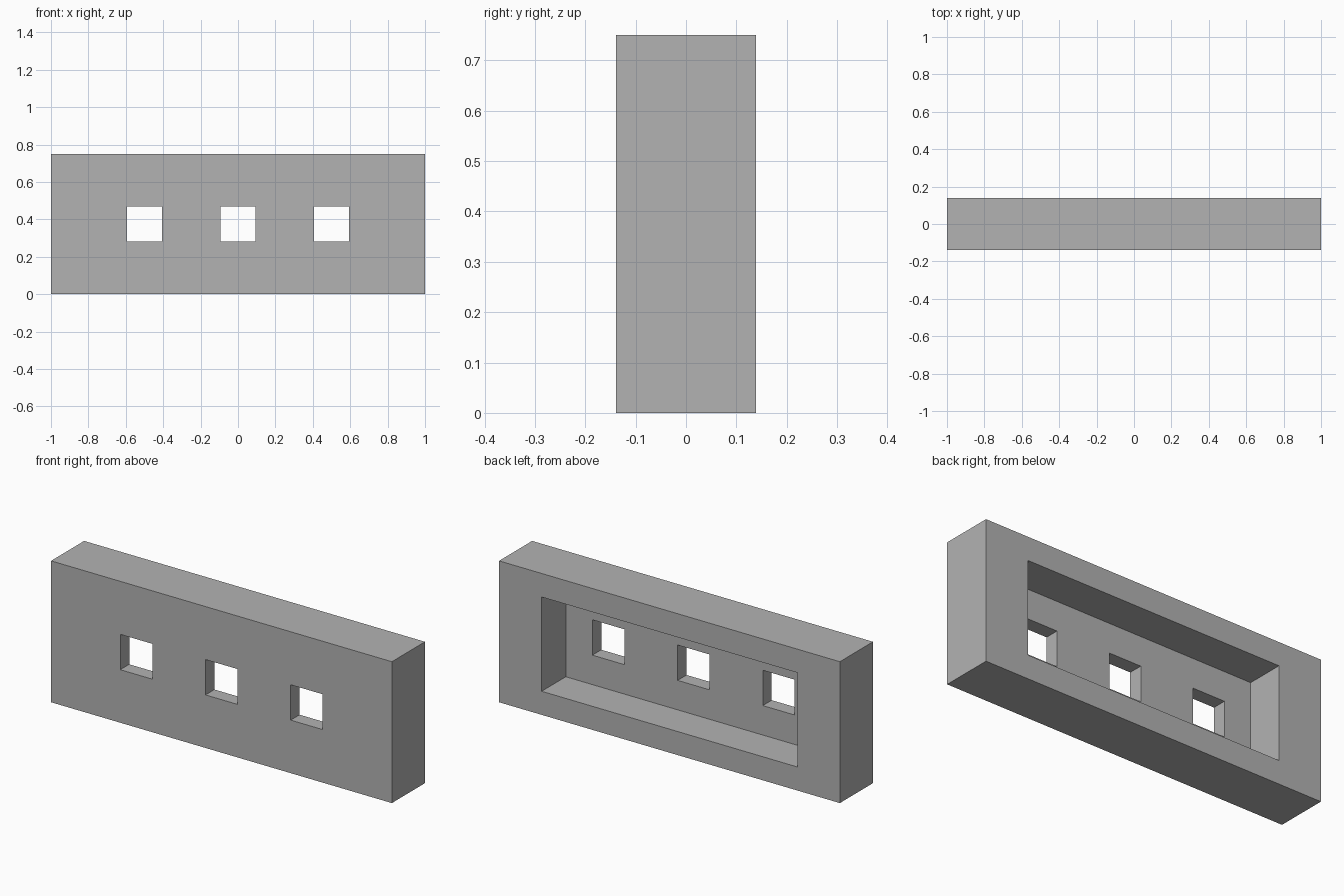
import bpy

WIDTH, DEPTH, HEIGHT = 2.0, 0.277, 0.75
FRONT_THICKNESS = 0.075

if "Cube" in bpy.data.objects:
    bpy.data.objects.remove(bpy.data.objects["Cube"], do_unlink=True)

grey = bpy.data.materials.new("plain grey")
grey.use_nodes = True
colour = (0.45, 0.45, 0.45, 1.0)
grey.diffuse_color = colour
grey.node_tree.nodes["Principled BSDF"].inputs["Base Color"].default_value = colour


def box(name, centre, size):
    """Add a box with its scale applied."""
    bpy.ops.mesh.primitive_cube_add(size=1, location=centre)
    obj = bpy.context.object
    obj.name = name
    obj.scale = size
    bpy.ops.object.transform_apply(location=True, rotation=False, scale=True)
    obj.data.materials.append(grey)
    return obj


def cut(target, cutter):
    """Subtract the cutter from the target, then discard it."""
    mod = target.modifiers.new(cutter.name, 'BOOLEAN')
    mod.operation = 'DIFFERENCE'
    mod.solver = 'EXACT'
    mod.object = cutter
    bpy.context.view_layer.objects.active = target
    bpy.ops.object.modifier_apply(modifier=mod.name)
    bpy.data.objects.remove(cutter, do_unlink=True)


# Solid wall block
wall = box("wall_panel", (0, 0, HEIGHT / 2), (WIDTH, DEPTH, HEIGHT))

# Deep rectangular recess, open at the back
recess_front = -DEPTH / 2 + FRONT_THICKNESS
recess_back = DEPTH / 2 + 0.1
cut(wall, box("recess_cutter",
              (0, (recess_front + recess_back) / 2, HEIGHT / 2),
              (1.5, recess_back - recess_front, 0.5)))

# Three square windows through the remaining front sheet
for x in (-0.5, 0, 0.5):
    cut(wall, box("window_cutter", (x, -DEPTH / 2, HEIGHT / 2),
                  (0.1875, 0.2, 0.1875)))
